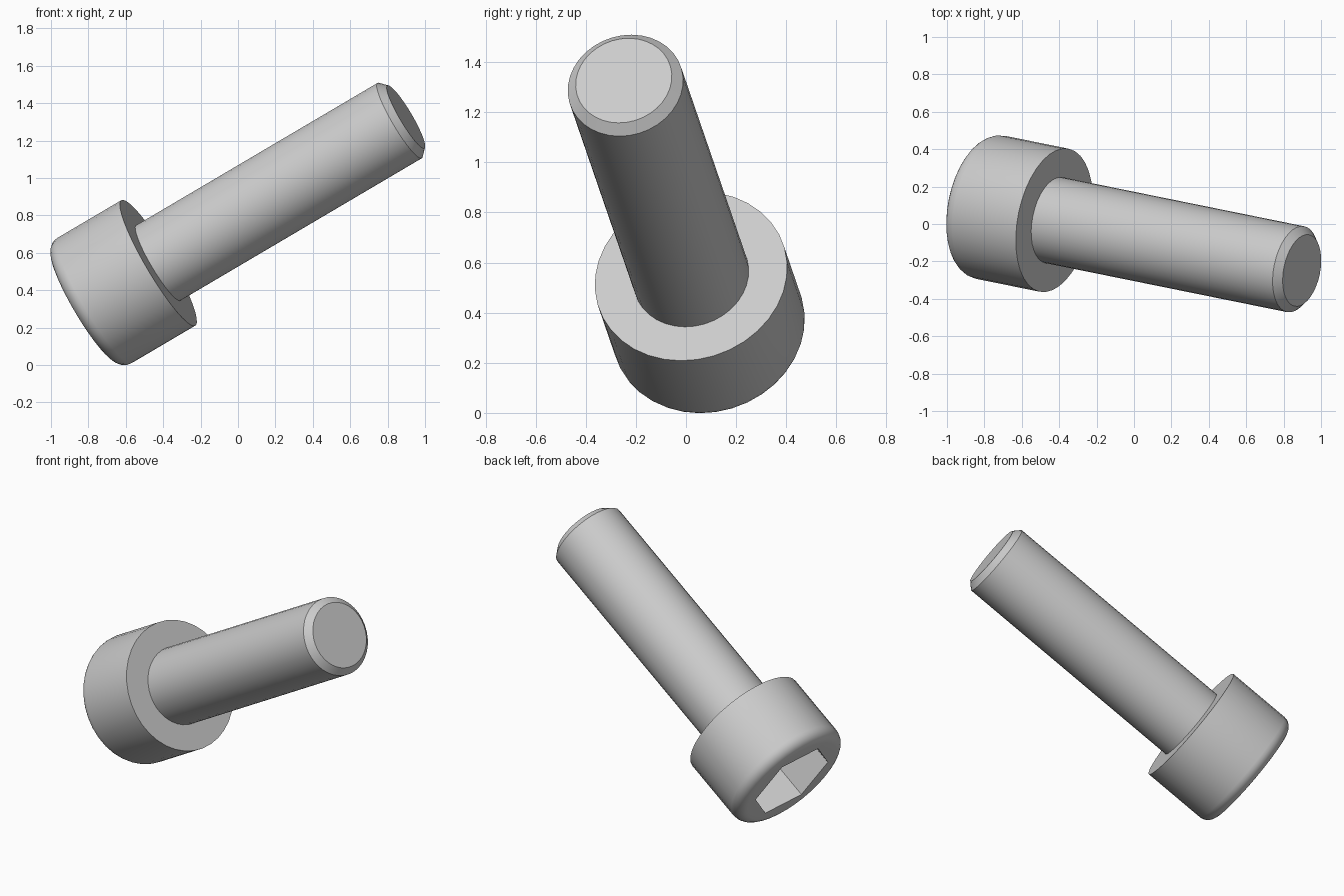
import bpy, bmesh, math
from mathutils import Matrix, Vector

cube = bpy.data.objects.get("Cube")
if cube:
    bpy.data.objects.remove(cube, do_unlink=True)

SEGMENTS = 36
HEAD_R, HEAD_H, FILLET = 0.39, 0.468, 0.068
SHANK_R, LENGTH, CHAMFER = 0.234, 1.56, 0.039
SOCKET_FLAT, SOCKET_DEPTH = 0.235, 0.234
SOCKET_TURN = math.radians(19.5)

steel = bpy.data.materials.new("grey steel")
steel.use_nodes = True
colour = (0.6, 0.6, 0.6, 1)
steel.diffuse_color = colour
steel.node_tree.nodes["Principled BSDF"].inputs["Base Color"].default_value = colour

# Frame with its z along the bolt and its origin under the head
axis = Vector((0.848, -0.172, 0.5)).normalized()
side = Vector((0, 0, 1)).cross(axis).normalized()
frame = Matrix((side, axis.cross(side), axis)).transposed().to_4x4()
frame.translation = (-0.426, 0.02, 0.546)


def round_ring(radius, z):
    return [(radius, z)] * SEGMENTS


def hex_ring(flat, z):
    step = math.tau / SEGMENTS
    sixth = math.tau / 6
    return [(flat / math.cos((i * step + sixth / 2) % sixth - sixth / 2), z)
            for i in range(SEGMENTS)]


def lathe(name, rings, cap_start=False, cap_end=False):
    bm = bmesh.new()
    loops = []
    for ring in rings:
        loop = []
        for i, (radius, z) in enumerate(ring):
            a = math.tau * i / SEGMENTS + SOCKET_TURN
            loop.append(bm.verts.new((radius * math.cos(a), radius * math.sin(a), z)))
        loops.append(loop)
    for low, high in zip(loops, loops[1:]):
        for i in range(SEGMENTS):
            j = (i + 1) % SEGMENTS
            bm.faces.new((low[i], low[j], high[j], high[i]))
    if cap_start:
        bm.faces.new(loops[0][::-1])
    if cap_end:
        bm.faces.new(loops[-1])
    mesh = bpy.data.meshes.new(name)
    bm.to_mesh(mesh)
    bm.free()
    mesh.materials.append(steel)
    obj = bpy.data.objects.new(name, mesh)
    bpy.context.collection.objects.link(obj)
    obj.matrix_world = frame
    bpy.ops.object.select_all(action='DESELECT')
    obj.select_set(True)
    bpy.context.view_layer.objects.active = obj
    bpy.ops.object.shade_smooth_by_angle(angle=math.radians(30))
    return obj


# Head: hexagonal socket, rounded outer edge, flat underside
head = [hex_ring(SOCKET_FLAT, SOCKET_DEPTH - HEAD_H), hex_ring(SOCKET_FLAT, -HEAD_H)]
for k in range(7):
    a = math.pi / 2 * k / 6
    head.append(round_ring(HEAD_R - FILLET + FILLET * math.sin(a),
                           -HEAD_H + FILLET - FILLET * math.cos(a)))
head += [round_ring(HEAD_R, 0), round_ring(SHANK_R, 0)]
lathe("bolt_head", head, cap_start=True)

# Shank: plain cylinder with a chamfered tip
lathe("bolt_shank", [round_ring(SHANK_R, 0),
                     round_ring(SHANK_R, LENGTH - CHAMFER),
                     round_ring(SHANK_R - CHAMFER, LENGTH)], cap_end=True)
